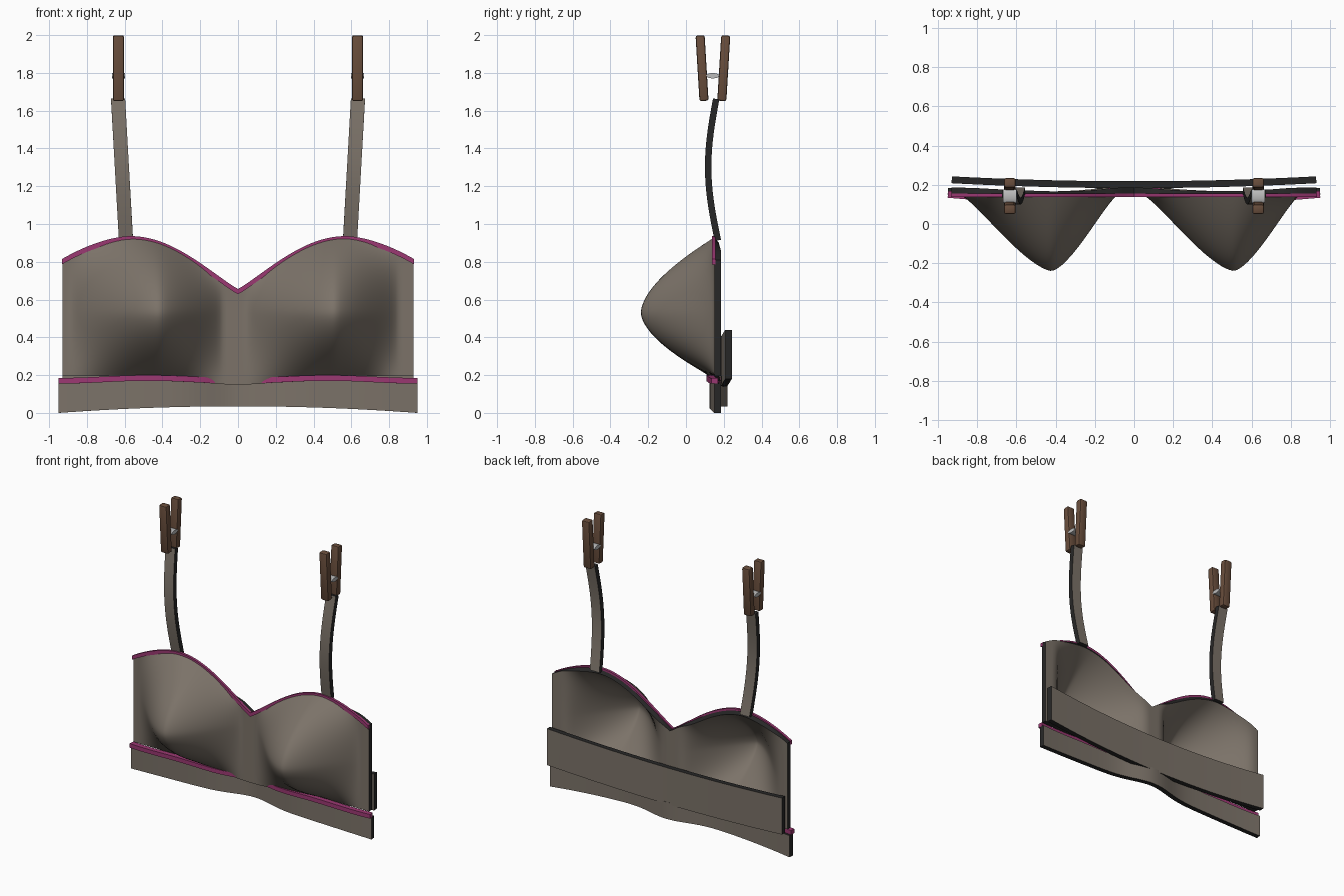
import bpy, math

if "Cube" in bpy.data.objects:
    bpy.data.objects.remove(bpy.data.objects["Cube"])


def mat(name, rgb):
    m = bpy.data.materials.new(name)
    m.diffuse_color = (*rgb, 1)
    m.use_nodes = True
    m.node_tree.nodes["Principled BSDF"].inputs["Base Color"].default_value = m.diffuse_color
    return m


CLOTH = mat("cloth", (0.20, 0.17, 0.14))
EDGE = mat("dark_edge", (0.02, 0.02, 0.02))
PINK = mat("pink_trim", (0.33, 0.04, 0.17))
WOOD = mat("wood", (0.14, 0.075, 0.045))
STEEL = mat("steel", (0.5, 0.5, 0.5))


def finish(ob, name, *mats):
    ob.name = name
    for m in mats:
        ob.data.materials.append(m)
    bpy.ops.object.select_all(action='DESELECT')
    ob.select_set(True)
    bpy.context.view_layer.objects.active = ob
    for mod in list(ob.modifiers):
        bpy.ops.object.modifier_apply(modifier=mod.name)
    bpy.ops.object.shade_smooth_by_angle(angle=math.radians(40))


def sheet(name, f, nu, nv, thick, face, rim):
    """Front-facing sheet f(u, v), thickened towards the back."""
    verts = [f(i / nu, j / nv) for j in range(nv + 1) for i in range(nu + 1)]
    w = nu + 1
    faces = [(j * w + i, j * w + i + 1, (j + 1) * w + i + 1, (j + 1) * w + i)
             for j in range(nv) for i in range(nu)]
    me = bpy.data.meshes.new(name)
    me.from_pydata(verts, [], faces)
    ob = bpy.data.objects.new(name, me)
    bpy.context.collection.objects.link(ob)
    s = ob.modifiers.new("thickness", 'SOLIDIFY')
    s.thickness, s.offset, s.material_offset_rim = thick, -1, 1
    finish(ob, name, face, rim)


def top_edge(x):
    a = abs(x)
    if a < 0.57:
        return 0.65 + 0.28 * math.sin(math.pi / 2 * a / 0.57) ** 1.1
    return 0.93 - 0.12 * ((a - 0.57) / 0.36) ** 1.7


def band_top(x):
    return 0.155 + 0.015 * math.sin(math.pi * min(abs(x) / 0.95, 1)) ** 2


def band_y(x):
    return 0.12 + 0.065 * math.exp(-(x / 0.2) ** 2) + 0.03 * abs(x / 0.95) ** 3


# Moulded cup panel: two repeated, lopsided bulges
def cup_panel(u, v):
    x = -0.93 + 1.86 * u
    bottom = 0.15 + 0.045 * math.sin(math.pi / 2 * min(abs(x) / 0.6, 1)) ** 2
    z = bottom + (top_edge(x) - bottom) * v
    d = z - 0.53
    rz = d / (top_edge(x) - 0.53) if d > 0 else -d / (0.53 - bottom)
    bulge = 0
    for cx in (-0.42, 0.51):
        rx = (cx - x) / 0.47 if x < cx else (x - cx) / 0.34
        if rx < 1:
            bulge += (1 - rx ** 1.5) ** 1.3
    return x, 0.15 - 0.39 * bulge * max(0, 1 - rz ** 1.7), z


sheet("cup_panel", cup_panel, 96, 36, 0.035, CLOTH, EDGE)


# Pink piping along the neckline and above the under band
def top_trim(u, v):
    x = -0.932 + 1.864 * u
    return x, 0.137, top_edge(x) - 0.022 + 0.028 * v


def lower_trim(u, v):
    x = -0.95 + 1.9 * u
    return x, band_y(x) - 0.016, band_top(x) + 0.03 * v


sheet("top_trim", top_trim, 80, 1, 0.018, PINK, PINK)
sheet("lower_trim", lower_trim, 60, 1, 0.035, PINK, PINK)


# Wavy under band and the back band
def under_band(u, v):
    x = -0.95 + 1.9 * u
    z0 = 0.035 * (1 - (x / 0.95) ** 2)
    return x, band_y(x), z0 + (band_top(x) - z0) * v


def back_band(u, v):
    x = -0.93 + 1.86 * u
    k = (x / 0.93) ** 2
    return x, 0.183 + 0.025 * k, 0.18 - 0.04 * (1 - k) + 0.26 * v


sheet("under_band", under_band, 60, 2, 0.035, CLOTH, EDGE)
sheet("back_band", back_band, 40, 2, 0.035, CLOTH, EDGE)

# Straps and the clothes pegs that hold them
for side, s in (("left", -1), ("right", 1)):
    def strap(u, v):
        x = s * (0.593 + 0.042 * v) + 0.075 * (u - 0.5)
        return x, 0.152 - 0.009 * v - 0.047 * math.sin(math.pi * v), 0.91 + 0.755 * v
    sheet(side + "_strap", strap, 1, 20, 0.034, CLOTH, EDGE)

    for part, y, tilt in (("front", 0.085, 0.06), ("back", 0.2, -0.06)):
        bpy.ops.mesh.primitive_cube_add(size=1, location=(s * 0.633, y, 1.825),
                                        rotation=(tilt, 0, 0))
        ob = bpy.context.object
        ob.scale = (0.06, 0.048, 0.347)
        bpy.ops.object.transform_apply(location=False, rotation=False, scale=True)
        b = ob.modifiers.new("round", 'BEVEL')
        b.width, b.segments = 0.01, 2
        finish(ob, f"{side}_peg_{part}", WOOD)

    bpy.ops.mesh.primitive_cylinder_add(vertices=20, radius=1, depth=0.07,
                                        location=(s * 0.633, 0.142, 1.785),
                                        rotation=(0, math.pi / 2, 0))
    ob = bpy.context.object
    ob.scale = (0.014, 0.035, 1)
    finish(ob, side + "_peg_spring", STEEL)
